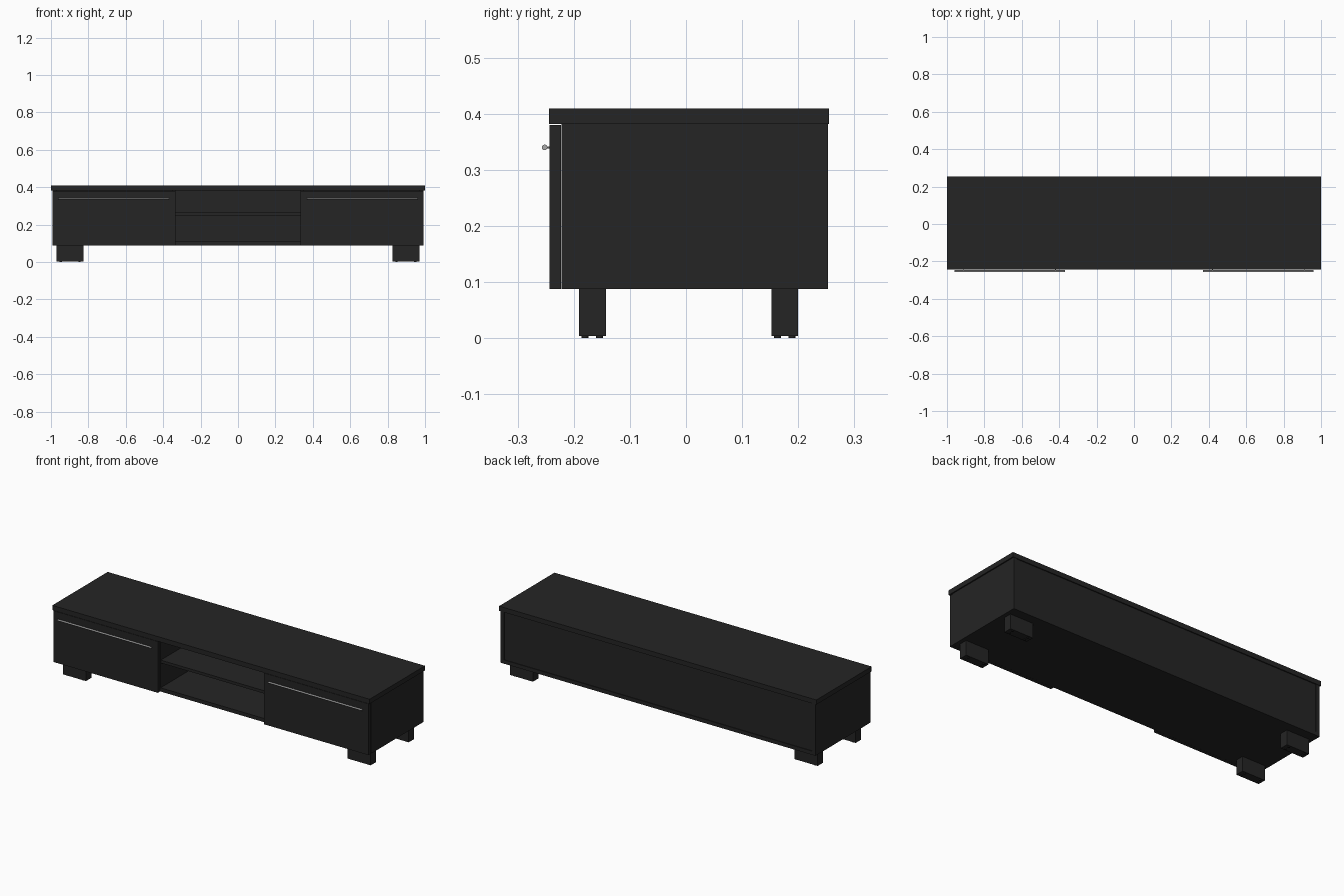
import bpy, math

if "Cube" in bpy.data.objects:
    bpy.data.objects.remove(bpy.data.objects["Cube"])


def material(name, v):
    m = bpy.data.materials.new(name)
    m.diffuse_color = (v, v, v, 1)
    m.use_nodes = True
    m.node_tree.nodes["Principled BSDF"].inputs["Base Color"].default_value = m.diffuse_color
    return m


BLACK = material("black_finish", 0.018)
STEEL = material("brushed_steel", 0.4)


def box(name, x, y, z, mat=BLACK):
    """Box from (min, max) ranges on each axis."""
    bpy.ops.mesh.primitive_cube_add(size=1, location=[(a + b) / 2 for a, b in (x, y, z)])
    o = bpy.context.object
    o.name = name
    o.scale = [b - a for a, b in (x, y, z)]
    bpy.ops.object.transform_apply(location=False, rotation=False, scale=True)
    o.data.materials.append(mat)
    return o


def rod(name, loc, radius, length, rot, mat, sides=16):
    bpy.ops.mesh.primitive_cylinder_add(vertices=sides, radius=radius, depth=length,
                                        location=loc, rotation=rot)
    o = bpy.context.object
    o.name = name
    o.data.materials.append(mat)
    bpy.ops.object.shade_smooth_by_angle()
    return o


def span(s, a, b):
    """Range a..b mirrored to side s."""
    return tuple(sorted((s * a, s * b)))


# Carcass
box("top_board", (-1, 1), (-0.244, 0.255), (0.382, 0.409))
box("bottom_board", (-0.971, 0.971), (-0.222, 0.253), (0.088, 0.109))
box("back_panel", (-0.971, 0.971), (0.243, 0.249), (0.109, 0.382))
box("middle_shelf", (-0.333, 0.333), (-0.220, 0.243), (0.250, 0.266))

for s, side in ((-1, "left"), (1, "right")):
    box(side + "_side_panel", span(s, 0.971, 0.993), (-0.222, 0.253), (0.088, 0.382))
    box(side + "_divider", span(s, 0.333, 0.354), (-0.222, 0.243), (0.109, 0.382))

    # Drop-down door with long bar handle
    box(side + "_door", span(s, 0.335, 0.992), (-0.243, -0.2225), (0.088, 0.380))
    rod(side + "_handle", (s * 0.665, -0.252, 0.340), 0.005, 0.59,
        (0, math.pi / 2, 0), STEEL)
    for x in (0.42, 0.91):
        rod(side + "_handle_post", (s * x, -0.2465, 0.340), 0.002, 0.009,
            (math.pi / 2, 0, 0), STEEL, 10)

    # Block legs with small floor pads
    for y, end in ((-0.167, "front"), (0.176, "back")):
        box(f"{end}_{side}_leg", span(s, 0.825, 0.970), (y - 0.024, y + 0.024), (0.004, 0.088))
        for dx in (-0.05, 0.05):
            for dy in (-0.013, 0.013):
                rod(f"{end}_{side}_pad", (s * 0.8975 + dx, y + dy, 0.0025), 0.006, 0.005,
                    (0, 0, 0), BLACK, 12)
